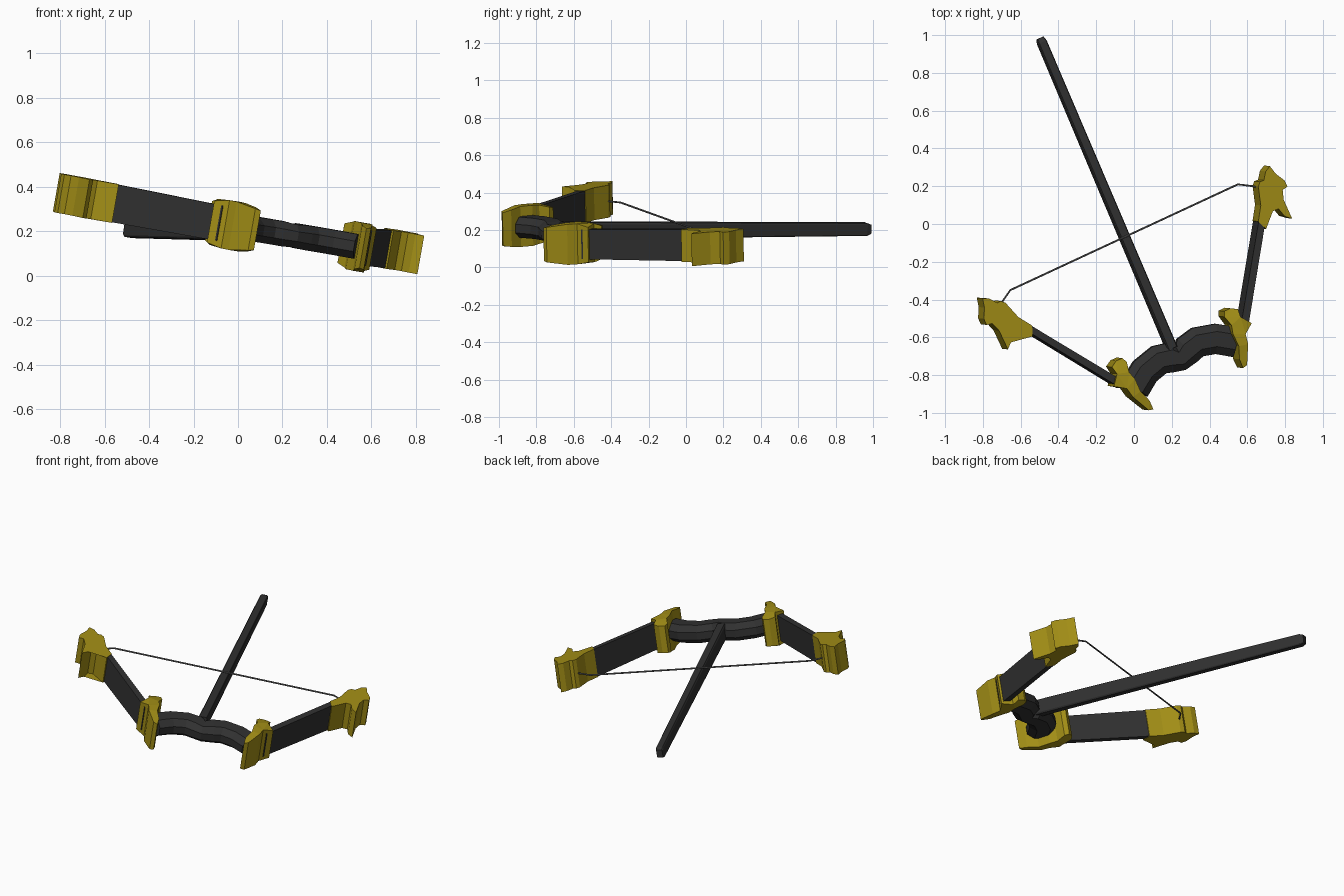
import bpy, bmesh, math
from mathutils import Vector

if "Cube" in bpy.data.objects:
    bpy.data.objects.remove(bpy.data.objects["Cube"])

NORMAL = Vector((0.177, -0.02, 1.0)).normalized()   # the bow lies in a tilted plane
CENTRE = Vector((0.26, -0.73))
ANG = math.radians(24.7)
ALONG = Vector((math.cos(ANG), math.sin(ANG)))
AXIS = Vector((-math.sin(ANG), math.cos(ANG)))


def material(name, colour):
    m = bpy.data.materials.new(name)
    m.diffuse_color = (*colour, 1)
    m.use_nodes = True
    m.node_tree.nodes["Principled BSDF"].inputs["Base Color"].default_value = m.diffuse_color
    return m


GOLD = material("gold", (0.36, 0.27, 0.008))
DARK = material("dark", (0.03, 0.03, 0.03))
GREY = material("string_grey", (0.12, 0.12, 0.12))


def plane(x, y, h=0.0):
    return Vector((x, y, 0.238 - 0.177 * x + 0.02 * y)) + NORMAL * h


def reflect(x, y):
    d = Vector((x, y)) - CENTRE
    p = CENTRE - ALONG * d.dot(ALONG) + AXIS * d.dot(AXIS)
    return p.x, p.y


def finish(name, bm, mat):
    bmesh.ops.recalc_face_normals(bm, faces=bm.faces)
    me = bpy.data.meshes.new(name)
    bm.to_mesh(me)
    bm.free()
    me.materials.append(mat)
    bpy.context.collection.objects.link(bpy.data.objects.new(name, me))


def prism_pair(name, pts, mat):
    """Plan outline with a half height per point, made on both sides of the bow."""
    for side in ("right", "left"):
        bm = bmesh.new()
        rings = []
        for s in (1, -1):
            ring = []
            for x, y, h in pts:
                px, py = (x, y) if side == "right" else reflect(x, y)
                ring.append(bm.verts.new(plane(px, py, s * h)))
            rings.append(ring)
        n = len(pts)
        caps = [bm.faces.new(r) for r in rings]
        for i in range(n):
            j = (i + 1) % n
            bm.faces.new((rings[0][i], rings[0][j], rings[1][j], rings[1][i]))
        bmesh.ops.triangulate(bm, faces=caps)
        finish(side + "_" + name, bm, mat)


def sweep(name, path, sizes, section, mat):
    """Sweep a section along a path; sizes are (half width, half height) per point."""
    bm = bmesh.new()
    rings = []
    for i, p in enumerate(path):
        t = (path[min(i + 1, len(path) - 1)] - path[max(i - 1, 0)]).normalized()
        side = t.cross(NORMAL).normalized()
        up = side.cross(t)
        w, h = sizes[i]
        rings.append([bm.verts.new(p + side * a * w + up * b * h) for a, b in section])
    n = len(section)
    for r, q in zip(rings, rings[1:]):
        for i in range(n):
            j = (i + 1) % n
            bm.faces.new((r[i], r[j], q[j], q[i]))
    bm.faces.new(rings[0])
    bm.faces.new(rings[-1])
    finish(name, bm, mat)


OCTAGON = [(1, .42), (.5, 1), (-.5, 1), (-1, .42), (-1, -.42), (-.5, -1), (.5, -1), (1, -.42)]
BOX = [(1, .8), (.8, 1), (-.8, 1), (-1, .8), (-1, -.8), (-.8, -1), (.8, -1), (1, -.8)]
ROUND = [(math.cos(k * math.pi / 3), math.sin(k * math.pi / 3)) for k in range(6)]

# limb blades
prism_pair("limb", [(.648, .03, .086), (.682, .02, .086),
                    (.588, -.56, .08), (.548, -.56, .08)], DARK)

# horned limb tips
tip = [(.643, .20), (.652, .225), (.672, .233), (.682, .28), (.704, .308), (.735, .268),
       (.782, .232), (.797, .20), (.772, .182), (.777, .13), (.822, .03), (.783, .042),
       (.75, .082), (.72, .07), (.684, -.025), (.643, .015), (.656, .10)]
prism_pair("tip", [(x, y, .088) for x, y in tip], GOLD)

# angular joints between grip and limbs
prism_pair("joint", [(.463, -.46, .085), (.495, -.445, .085), (.535, -.449, .09),
                     (.546, -.49, .105), (.607, -.523, .095), (.572, -.58, .11),
                     (.585, -.634, .11), (.582, -.745, .095), (.562, -.761, .09),
                     (.541, -.714, .10), (.536, -.645, .11), (.505, -.58, .11),
                     (.498, -.534, .105), (.463, -.49, .09)], GOLD)

# curved grip
half = [(.28, -.668), (.335, -.625), (.43, -.608), (.535, -.625)]
grip = [reflect(*p) for p in reversed(half)] + [(.243, -.71)] + half
sweep("grip", [plane(*p) for p in grip],
      [(.08, .056)] * 4 + [(.068, .052)] + [(.08, .056)] * 4, OCTAGON, DARK)

# long stock, chamfered at its far end
a, b = Vector((.20, -.66, .198)), Vector((-.498, .985, .205))
d = (b - a).normalized()
sweep("stock", [a, b - d * .025, b], [(.027, .046), (.024, .034), (.018, .025)], BOX, DARK)

# bowstring
string = [(-.73, -.45), (-.70, -.415), (-.655, -.35), (.55, .21), (.63, .20), (.67, .19)]
sweep("bowstring", [plane(*p) for p in string], [(.005, .005)] * 6, ROUND, GREY)
